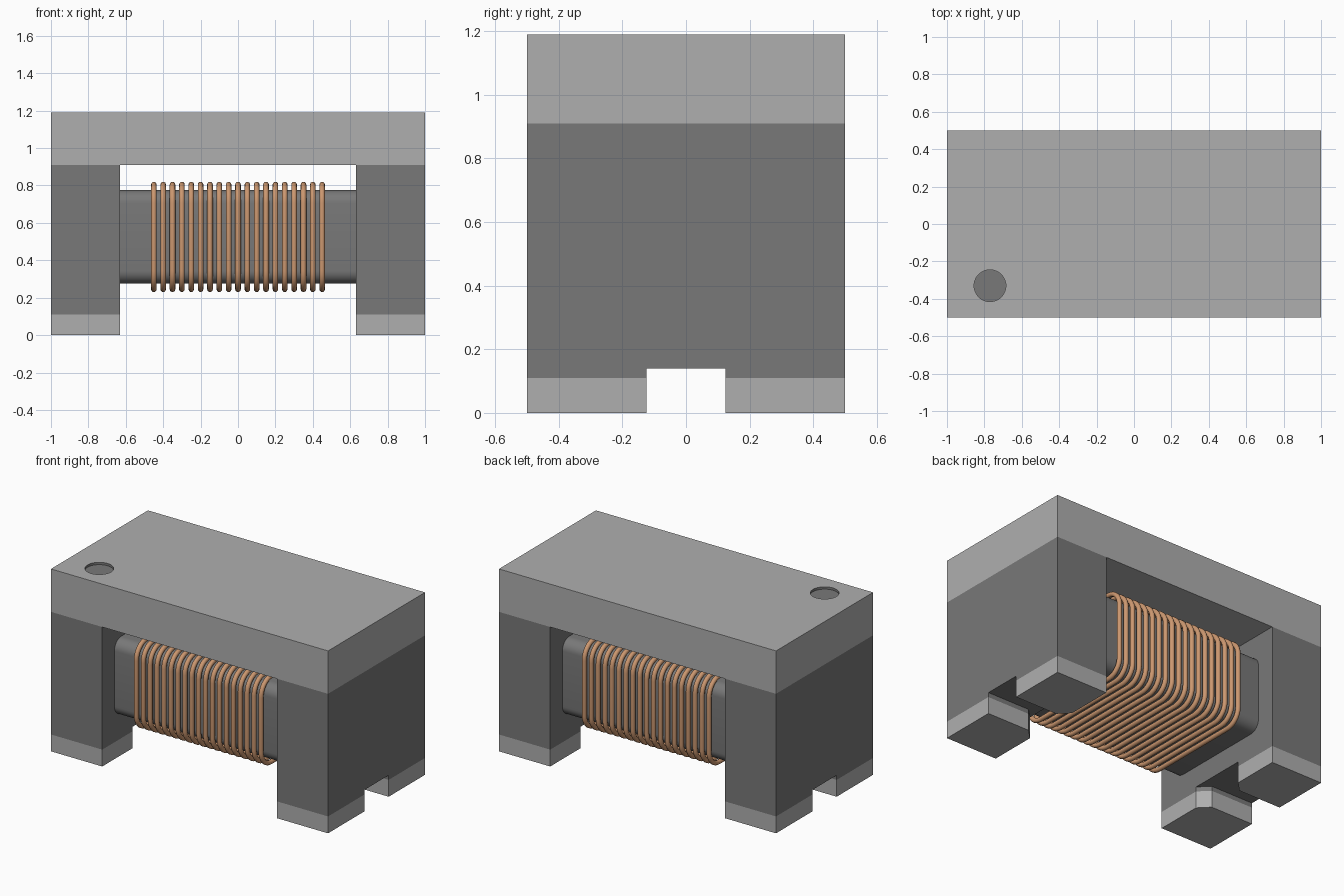
import bpy, bmesh, math

if "Cube" in bpy.data.objects:
    bpy.data.objects.remove(bpy.data.objects["Cube"], do_unlink=True)


def material(name, r, g, b):
    m = bpy.data.materials.new(name)
    m.use_nodes = True
    m.diffuse_color = (r, g, b, 1)
    m.node_tree.nodes["Principled BSDF"].inputs["Base Color"].default_value = (r, g, b, 1)
    return m


light_grey = material("light grey", 0.43, 0.43, 0.43)
dark_grey = material("dark ferrite grey", 0.19, 0.19, 0.19)
copper = material("copper", 0.60, 0.31, 0.16)


def prism(name, outline, depth, mat):
    """Extrude a closed 3D outline along the depth vector."""
    bm = bmesh.new()
    base = bm.faces.new([bm.verts.new(p) for p in outline])
    top = bmesh.ops.extrude_face_region(bm, geom=[base], use_keep_orig=True)
    verts = [v for v in top["geom"] if isinstance(v, bmesh.types.BMVert)]
    bmesh.ops.translate(bm, verts=verts, vec=depth)
    bmesh.ops.recalc_face_normals(bm, faces=bm.faces)
    mesh = bpy.data.meshes.new(name)
    bm.to_mesh(mesh)
    bm.free()
    obj = bpy.data.objects.new(name, mesh)
    bpy.context.collection.objects.link(obj)
    mesh.materials.append(mat)
    return obj


def box(name, x0, x1, y0, y1, z0, z1, mat):
    outline = [(x0, y0, z0), (x1, y0, z0), (x1, y1, z0), (x0, y1, z0)]
    return prism(name, outline, (0, 0, z1 - z0), mat)


def rounded_section(x, half_y, z0, z1, radius, steps=8):
    """Rounded rectangle in the plane at x."""
    mid, half_z = (z0 + z1) / 2, (z1 - z0) / 2
    points = []
    for quarter, (sy, sz) in enumerate([(1, 1), (-1, 1), (-1, -1), (1, -1)]):
        for i in range(steps + 1):
            a = (quarter + i / steps) * math.pi / 2
            points.append((x, sy * (half_y - radius) + radius * math.cos(a),
                           mid + sz * (half_z - radius) + radius * math.sin(a)))
    return points


def activate(obj):
    bpy.ops.object.select_all(action="DESELECT")
    obj.select_set(True)
    bpy.context.view_layer.objects.active = obj


LENGTH, WIDTH, HEIGHT = 1.0, 0.5, 1.19
INNER, SLOT, CHAMFER = 0.63, 0.125, 0.065
PAD_TOP, SLOT_TOP, LID = 0.11, 0.14, 0.91

# End posts, each on two feet with a slot between them
for sx, side in ((1, "left"), (-1, "right")):
    box(f"{side}_post", sx * INNER, sx * LENGTH, -WIDTH, WIDTH, SLOT_TOP, LID, dark_grey)
    for sy, end in ((-1, "front"), (1, "back")):
        corners = [(LENGTH, WIDTH), (INNER, WIDTH), (INNER, SLOT + CHAMFER),
                   (INNER + CHAMFER, SLOT), (LENGTH, SLOT)]
        for part, z0, z1, mat in (("pad", 0, PAD_TOP, light_grey),
                                  ("foot", PAD_TOP, SLOT_TOP, dark_grey)):
            outline = [(sx * x, sy * y, z0) for x, y in corners]
            prism(f"{side}_{end}_{part}", outline, (0, 0, z1 - z0), mat)

# Lid with a shallow round polarity recess
lid = box("lid", -LENGTH, LENGTH, -WIDTH, WIDTH, LID, HEIGHT, light_grey)
lid.data.materials.append(dark_grey)
bpy.ops.mesh.primitive_cylinder_add(vertices=48, radius=0.085, depth=0.03,
                                    location=(-0.77, -0.33, HEIGHT))
cutter = bpy.context.object
cutter.name = "recess_cutter"
cutter.hide_render = True
activate(lid)
cut = lid.modifiers.new("recess", "BOOLEAN")
cut.operation = "DIFFERENCE"
cut.solver = "EXACT"
cut.object = cutter
bpy.ops.object.modifier_apply(modifier=cut.name)
bpy.data.objects.remove(cutter, do_unlink=True)
for face in lid.data.polygons:
    inside = all(LID + 0.1 < lid.data.vertices[v].co.z for v in face.vertices)
    face.material_index = 1 if inside and face.center.z < HEIGHT - 0.001 else 0

# Core bar between the posts
core = prism("core", rounded_section(-INNER, 0.375, 0.275, 0.775, 0.07),
             (2 * INNER, 0, 0), dark_grey)
activate(core)
bpy.ops.object.shade_smooth_by_angle(angle=math.radians(35))

# Wire turns around the core
curve = bpy.data.curves.new("winding", "CURVE")
curve.dimensions = "3D"
curve.bevel_depth = 0.015
curve.bevel_resolution = 3
for turn in range(-9, 10):
    points = rounded_section(turn * 0.05, 0.405, 0.245, 0.805, 0.10)
    spline = curve.splines.new("POLY")
    spline.points.add(len(points) - 1)
    for target, p in zip(spline.points, points):
        target.co = (*p, 1)
    spline.use_cyclic_u = True
curve.materials.append(copper)
winding = bpy.data.objects.new("winding", curve)
bpy.context.collection.objects.link(winding)
activate(winding)
bpy.ops.object.convert(target="MESH")
bpy.ops.object.shade_smooth()
